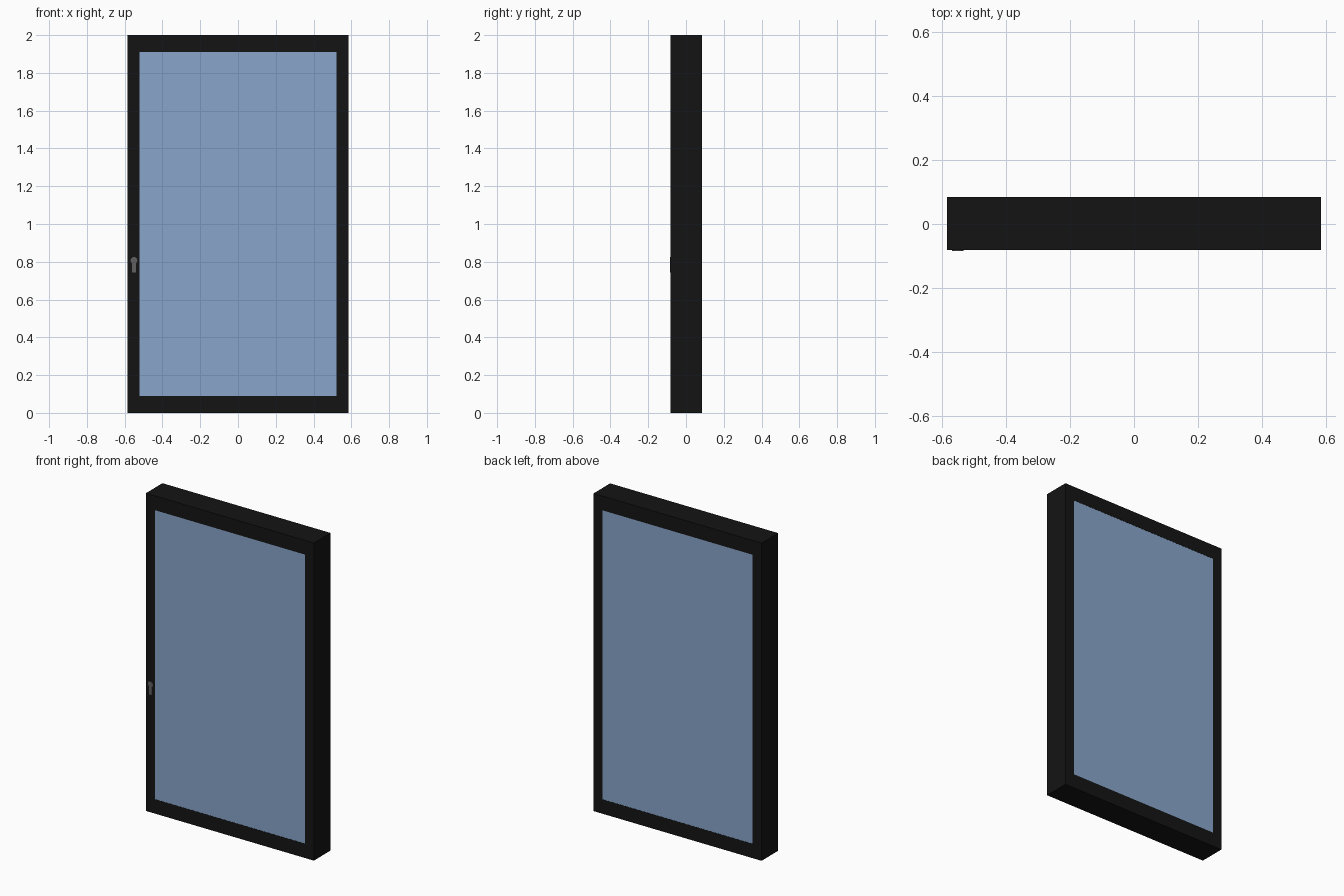
import bpy, bmesh, math

if "Cube" in bpy.data.objects:
    bpy.data.objects.remove(bpy.data.objects["Cube"])

W, H = 0.585, 2.0            # half width, height
FRONT, BACK = -0.081, 0.084  # door faces
STILE, RAIL = 0.063, 0.09    # frame member widths


def material(name, rgb):
    m = bpy.data.materials.new(name)
    m.diffuse_color = (*rgb, 1)
    m.use_nodes = True
    m.node_tree.nodes["Principled BSDF"].inputs["Base Color"].default_value = m.diffuse_color
    return m


black = material("black_frame", (0.007, 0.007, 0.007))
blue = material("blue_glass", (0.25, 0.38, 0.60))
grey = material("grey_metal", (0.12, 0.12, 0.12))


def prism(name, outline, y0, y1, mat):
    """Extrude an x-z outline from y0 to y1."""
    bm = bmesh.new()
    face = bm.faces.new([bm.verts.new((x, y0, z)) for x, z in outline])
    ext = bmesh.ops.extrude_face_region(bm, geom=[face])
    verts = [g for g in ext["geom"] if isinstance(g, bmesh.types.BMVert)]
    bmesh.ops.translate(bm, verts=verts, vec=(0, y1 - y0, 0))
    bmesh.ops.recalc_face_normals(bm, faces=bm.faces)
    me = bpy.data.meshes.new(name)
    bm.to_mesh(me)
    bm.free()
    me.materials.append(mat)
    ob = bpy.data.objects.new(name, me)
    bpy.context.collection.objects.link(ob)
    return ob


def rect(x0, x1, z0, z1):
    return [(x0, z0), (x1, z0), (x1, z1), (x0, z1)]


# Frame: two stiles and two rails
inner = W - STILE
prism("left_stile", rect(-W, -inner, 0, H), FRONT, BACK, black)
prism("right_stile", rect(inner, W, 0, H), FRONT, BACK, black)
prism("bottom_rail", rect(-inner, inner, 0, RAIL), FRONT, BACK, black)
prism("top_rail", rect(-inner, inner, H - RAIL, H), FRONT, BACK, black)

# Glass pane, nearly flush with both faces of the frame
prism("glass_pane", rect(-inner, inner, RAIL, H - RAIL),
      FRONT + 0.001, BACK - 0.001, blue)

# Keyhole-shaped lock plate: round head on a straight stem
cx, cz, r, half = -0.551, 0.807, 0.018, 0.011
a0 = -math.pi / 2 + math.asin(half / r)
sweep = 2 * math.pi - 2 * math.asin(half / r)
head = [(cx + r * math.cos(a0 + sweep * i / 28),
         cz + r * math.sin(a0 + sweep * i / 28)) for i in range(29)]
prism("lock_plate", head + [(cx - half, 0.742), (cx + half, 0.742)],
      FRONT - 0.003, FRONT + 0.002, grey)
